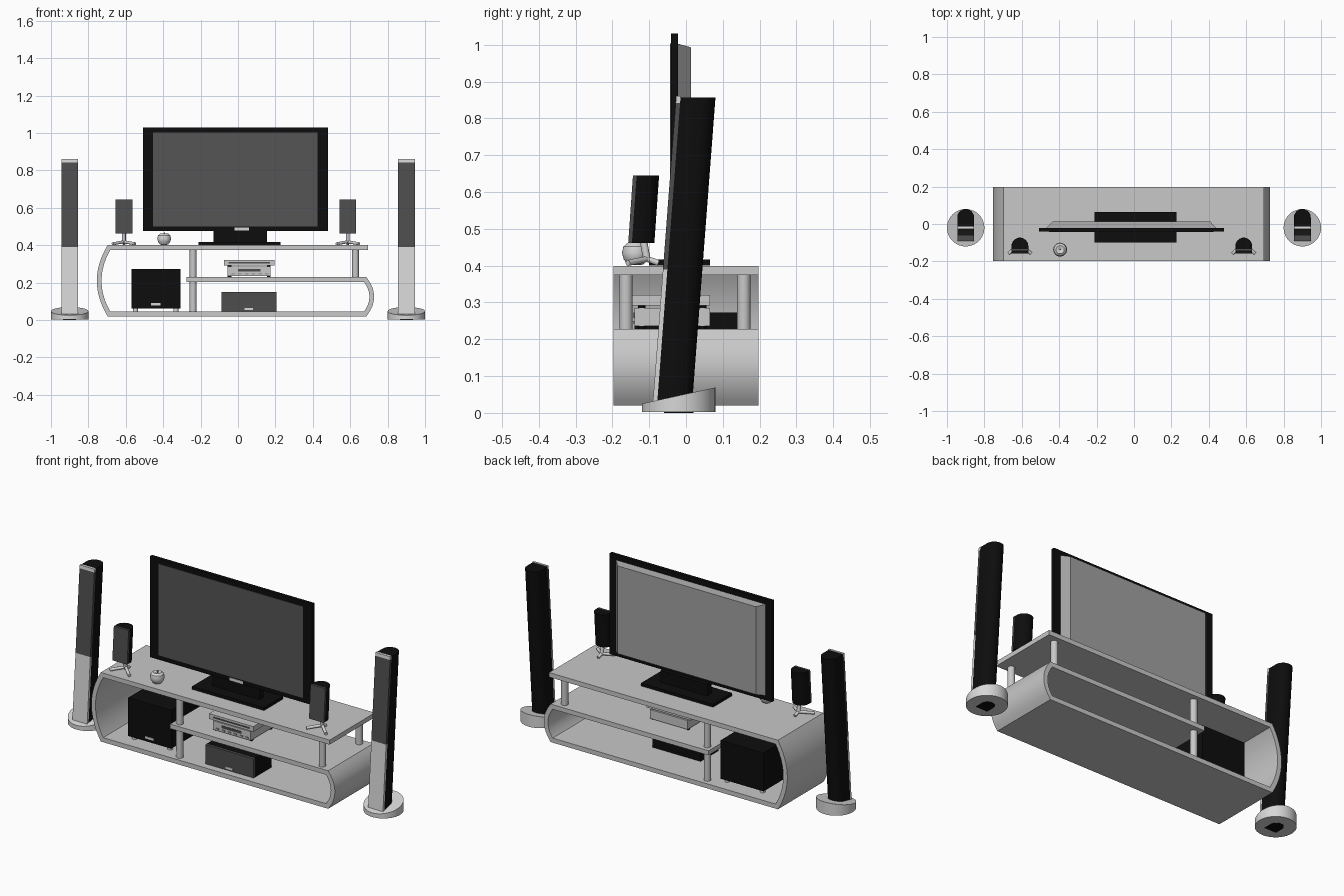
import bpy, bmesh, math
from mathutils import Vector

if "Cube" in bpy.data.objects:
    bpy.data.objects.remove(bpy.data.objects["Cube"])


def mat(name, v):
    m = bpy.data.materials.new(name)
    m.diffuse_color = (v, v, v, 1)
    m.use_nodes = True
    m.node_tree.nodes["Principled BSDF"].inputs["Base Color"].default_value = m.diffuse_color
    return m


LIGHT = mat("light_grey", 0.58)
SILVER = mat("silver", 0.68)
BACK = mat("mid_grey", 0.36)
SCREEN = mat("screen_grey", 0.09)
GRILLE = mat("grille_grey", 0.075)
BLACK = mat("black", 0.004)


def finish(name, bm, m):
    bmesh.ops.recalc_face_normals(bm, faces=bm.faces)
    me = bpy.data.meshes.new(name)
    bm.to_mesh(me)
    bm.free()
    me.materials.append(m)
    ob = bpy.data.objects.new(name, me)
    bpy.context.collection.objects.link(ob)
    return ob


def box(name, m, x, y, z):
    bm = bmesh.new()
    bmesh.ops.create_cube(bm, size=1)
    for v in bm.verts:
        v.co = [(a + b) / 2 + c * (b - a) for (a, b), c in zip((x, y, z), v.co)]
    return finish(name, bm, m)


def prism(name, m, section, z0, z1, slope=0.0, base=0.0):
    """Extrude an (x, y) section upwards, leaning back by slope above base."""
    bm = bmesh.new()
    rings = [[bm.verts.new((x, y + slope * (z - base), z)) for x, y in section] for z in (z0, z1)]
    n = len(section)
    for i in range(n):
        j = (i + 1) % n
        bm.faces.new((rings[0][i], rings[0][j], rings[1][j], rings[1][i]))
    bm.faces.new(rings[0][::-1])
    bm.faces.new(rings[1])
    return finish(name, bm, m)


def tube(name, m, a, b, r, segs=16):
    a, b = Vector(a), Vector(b)
    bm = bmesh.new()
    bmesh.ops.create_cone(bm, cap_ends=True, segments=segs, radius1=r, radius2=r, depth=(b - a).length)
    bmesh.ops.rotate(bm, verts=bm.verts, matrix=(b - a).to_track_quat('Z', 'Y').to_matrix())
    bmesh.ops.translate(bm, verts=bm.verts, vec=(a + b) / 2)
    return finish(name, bm, m)


def u_section(cx, half, front, back, n=12):
    """Flat front, straight sides, half-round back."""
    arc = [(cx + half * math.cos(math.pi * i / n), back - half + half * math.sin(math.pi * i / n))
           for i in range(n + 1)]
    return [(cx - half, front), (cx + half, front)] + arc


def rect(cx, half, y0, y1):
    return [(cx - half, y0), (cx + half, y0), (cx + half, y1), (cx - half, y1)]


def bow(x, za, zb, sag, n=20):
    """Shallow circular arc between two heights, bulging by sag."""
    out = []
    for i in range(n + 1):
        t = i / n
        out.append((x + sag * (1 - (2 * t - 1) ** 2), za + (zb - za) * t))
    return out


# Stand: one bent board forming top, left end, floor, right end and shelf
path = ([(0.695, 0.387)] + bow(-0.69, 0.387, 0.032, -0.052)
        + bow(0.68, 0.032, 0.216, 0.035) + [(-0.275, 0.216)])
pts = [Vector(p) for p in path]
bm = bmesh.new()
rows = []
for i, p in enumerate(pts):
    d0 = (p - pts[max(i - 1, 0)]).normalized()
    d1 = (pts[min(i + 1, len(pts) - 1)] - p).normalized()
    d = (d0 + d1).normalized()
    ref = d1 if d1.length else d0
    off = Vector((-d.y, d.x)) * 0.0125 / max(0.5, d.dot(ref))
    a, b = p + off, p - off
    rows.append([bm.verts.new((q.x, y, q.y)) for q, y in
                 ((a, -0.197), (b, -0.197), (b, 0.197), (a, 0.197))])
for r, s in zip(rows, rows[1:]):
    for k in range(4):
        bm.faces.new((r[k], r[(k + 1) % 4], s[(k + 1) % 4], s[k]))
bm.faces.new(rows[0])
bm.faces.new(rows[-1])
finish("stand_board", bm, LIGHT)

# Stand posts
for y in (-0.163, 0.157):
    tube("post_left", LIGHT, (-0.24, y, 0.04), (-0.24, y, 0.38), 0.018, 24)
    tube("post_right", LIGHT, (0.628, y, 0.225), (0.628, y, 0.38), 0.018, 24)

# Television
box("tv_frame", BLACK, (-0.508, 0.48), (-0.041, -0.022), (0.475, 1.03))
box("tv_screen", SCREEN, (-0.455, 0.425), (-0.043, -0.04), (0.5, 1.003))
box("tv_badge_plate", SILVER, (-0.02, 0.06), (-0.044, -0.04), (0.477, 0.494))
shell = box("tv_back_shell", BACK, (-0.47, 0.442), (-0.023, 0.013), (0.5, 1.003))
for v in shell.data.vertices:
    if v.co.y > 0:
        v.co.x += 0.035 if v.co.x < 0 else -0.035
        v.co.z += 0.01 if v.co.z < 0.7 else -0.01
box("tv_neck", BLACK, (-0.13, 0.155), (-0.035, 0.0), (0.41, 0.48))
box("tv_foot", BLACK, (-0.21, 0.228), (-0.1, 0.065), (0.4, 0.416))

# Tower speakers
for side in (-1, 1):
    cx, k, b = side * 0.9, 0.0763, 0.03
    bm = bmesh.new()
    bmesh.ops.create_cone(bm, cap_ends=True, segments=40, radius1=0.1, radius2=0.1, depth=1)
    for v in bm.verts:
        v.co.x += cx
        v.co.y -= 0.02
        v.co.z = 0.002 if v.co.z < 0 else 0.025 + 0.22 * (v.co.y + 0.12)
    finish("tower_base", bm, SILVER)
    prism("tower_bottom_plug", BLACK, u_section(cx, 0.035, -0.06, 0.02), 0, 0.01)
    prism("tower_body", BLACK, u_section(cx, 0.045, -0.078, 0.017), 0.025, 0.857, k, b)
    strip = rect(cx, 0.045, -0.09, -0.078)
    prism("tower_lower_panel", SILVER, strip, 0.02, 0.39, k, b)
    prism("tower_grille", GRILLE, strip, 0.39, 0.842, k, b)
    prism("tower_top_trim", SILVER, strip, 0.842, 0.86, k, b)

# Small speakers on tripod stands
for cx in (-0.61, 0.587):
    prism("small_speaker_body", BLACK, u_section(cx, 0.045, -0.147, -0.086), 0.462, 0.645, 0.07, 0.46)
    prism("small_speaker_grille", GRILLE, rect(cx, 0.045, -0.157, -0.147), 0.462, 0.645, 0.07, 0.46)
    tube("small_speaker_stem", SILVER, (cx, -0.105, 0.41), (cx, -0.115, 0.465), 0.01)
    for dx, y in ((-0.06, -0.158), (0.06, -0.158), (0, -0.075)):
        tube("small_speaker_leg", SILVER, (cx, -0.105, 0.418), (cx + dx, y, 0.407), 0.008, 12)

# Apple ornament, turned from a profile
prof = [(0, 0.408), (0.012, 0.401), (0.022, 0.404), (0.032, 0.417), (0.037, 0.434),
        (0.033, 0.452), (0.022, 0.461), (0.01, 0.459), (0, 0.45)]
bm = bmesh.new()
vs = [bm.verts.new((r, 0, z)) for r, z in prof]
es = [bm.edges.new(e) for e in zip(vs, vs[1:])]
bmesh.ops.spin(bm, geom=vs + es, cent=(0, 0, 0), axis=(0, 0, 1), angle=math.tau, steps=28)
bmesh.ops.remove_doubles(bm, verts=bm.verts, dist=1e-5)
bmesh.ops.translate(bm, verts=bm.verts, vec=(-0.395, -0.137, 0))
finish("apple_ornament", bm, SILVER)
tube("apple_stalk", BACK, (-0.395, -0.137, 0.448), (-0.392, -0.137, 0.468), 0.003, 8)

# Subwoofer
box("subwoofer", BLACK, (-0.57, -0.308), (-0.14, 0.14), (0.062, 0.273))
box("subwoofer_plate", SILVER, (-0.465, -0.415), (-0.143, -0.139), (0.078, 0.09))
for x in (-0.548, -0.332):
    for y in (-0.115, 0.115):
        tube("subwoofer_foot", SILVER, (x, y, 0.04), (x, y, 0.064), 0.013)

# Centre speaker
prism("centre_speaker_body", BLACK, rect(0.058, 0.147, -0.145, 0.0), 0.043, 0.15)
prism("centre_speaker_grille", GRILLE, rect(0.058, 0.147, -0.157, -0.145), 0.043, 0.15)
box("centre_speaker_plate", SILVER, (0.035, 0.08), (-0.16, -0.156), (0.052, 0.064))

# Disc player and receiver
box("receiver", LIGHT, (-0.055, 0.175), (-0.14, 0.065), (0.236, 0.285))
box("disc_player", LIGHT, (-0.075, 0.195), (-0.145, 0.065), (0.291, 0.32))
box("disc_slot", GRILLE, (-0.05, 0.17), (-0.147, -0.144), (0.302, 0.309))
box("receiver_display", GRILLE, (0.0, 0.12), (-0.142, -0.139), (0.258, 0.272))
for i in range(6):
    x = -0.035 + i * 0.036
    box("receiver_button", BACK, (x, x + 0.018), (-0.144, -0.139), (0.243, 0.25))
for x in (-0.045, 0.165):
    for y in (-0.12, 0.045):
        tube("receiver_foot", BLACK, (x, y, 0.227), (x, y, 0.238), 0.01, 12)
        tube("disc_player_foot", BLACK, (x, y, 0.283), (x, y, 0.293), 0.01, 12)

# Smooth the round parts, keep edges sharp
bpy.ops.object.select_all(action='SELECT')
bpy.context.view_layer.objects.active = bpy.context.scene.objects[0]
bpy.ops.object.shade_smooth_by_angle(angle=math.radians(35))
